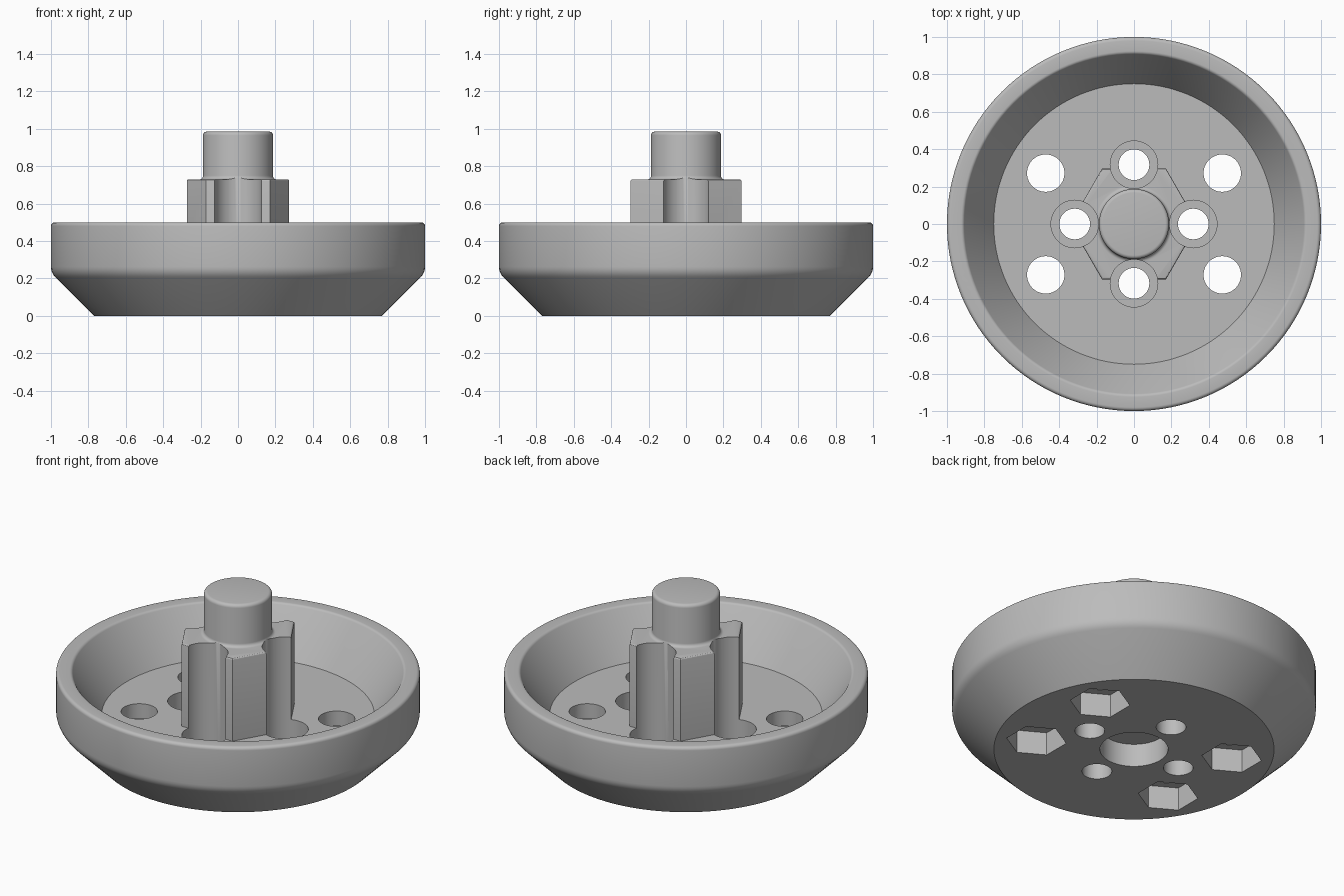
import bpy, bmesh, math
from mathutils import Matrix

if "Cube" in bpy.data.objects:
    bpy.data.objects.remove(bpy.data.objects["Cube"])

grey = bpy.data.materials.new("plain grey")
grey.use_nodes = True
grey.diffuse_color = (0.5, 0.5, 0.5, 1)
grey.node_tree.nodes["Principled BSDF"].inputs["Base Color"].default_value = (0.5, 0.5, 0.5, 1)


def finish(bm, name):
    bmesh.ops.remove_doubles(bm, verts=bm.verts, dist=1e-5)
    bmesh.ops.recalc_face_normals(bm, faces=bm.faces)
    mesh = bpy.data.meshes.new(name)
    bm.to_mesh(mesh)
    bm.free()
    mesh.materials.append(grey)
    obj = bpy.data.objects.new(name, mesh)
    bpy.context.collection.objects.link(obj)
    return obj


def revolve(name, profile, steps=128):
    bm = bmesh.new()
    verts = [bm.verts.new((r, 0, z)) for r, z in profile]
    edges = [bm.edges.new(pair) for pair in zip(verts, verts[1:])]
    bmesh.ops.spin(bm, geom=verts + edges, cent=(0, 0, 0), axis=(0, 0, 1),
                   angle=2 * math.pi, steps=steps, use_merge=True)
    return finish(bm, name)


def prism(name, sides, radius, bottom, top, x=0, y=0, turn=0, bevel=0):
    bm = bmesh.new()
    place = Matrix.Translation((x, y, (bottom + top) / 2)) @ Matrix.Rotation(turn, 4, "Z")
    bmesh.ops.create_cone(bm, cap_ends=True, segments=sides, radius1=radius,
                          radius2=radius, depth=top - bottom, matrix=place)
    if bevel:
        rim = [e for e in bm.edges if all(v.co.z > top - 0.001 for v in e.verts)]
        bmesh.ops.bevel(bm, geom=rim, offset=bevel, segments=3, profile=0.5, affect="EDGES")
    return finish(bm, name)


def arc(r, z, size, start, end, steps=5):
    angles = [math.radians(start + (end - start) * i / steps) for i in range(steps + 1)]
    return [(r + size * math.cos(a), z + size * math.sin(a)) for a in angles]


def combine(target, tool, operation):
    mod = target.modifiers.new(operation, "BOOLEAN")
    mod.operation, mod.solver, mod.object = operation, "EXACT", tool
    bpy.context.view_layer.objects.active = target
    bpy.ops.object.modifier_apply(modifier=mod.name)
    bpy.data.objects.remove(tool)


# Dish with blind bore below and round shaft above
profile = [(0, 0.14), (0.187, 0.14), (0.187, 0), (0.77, 0)]
profile += arc(0.92, 0.263, 0.08, -45, 0)
profile += arc(0.98, 0.48, 0.02, 0, 90)
profile += arc(0.925, 0.48, 0.02, 90, 150)
profile += [(0.75, 0.23), (0.207, 0.23), (0.207, 0.73)]
profile += arc(0.207, 0.75, 0.02, 270, 180)
profile += arc(0.167, 0.965, 0.02, 0, 90)
profile += [(0, 0.985)]
hub = revolve("wheel_hub", profile)

# Hexagonal boss around the shaft
combine(hub, prism("hex_boss", 6, 0.342, 0.19, 0.73, turn=math.pi / 6 * 3, bevel=0.01), "UNION")

# Four counterbored screw holes that also flute the boss
for i in range(4):
    a = i * math.pi / 2
    x, y = 0.317 * math.cos(a), 0.317 * math.sin(a)
    combine(hub, prism("counterbore", 48, 0.127, 0.1, 0.8, x, y), "DIFFERENCE")
    combine(hub, prism("screw_hole", 48, 0.082, -0.1, 0.2, x, y), "DIFFERENCE")

# Four outer bolt holes with hexagonal nut pockets underneath
for sx in (-1, 1):
    for sy in (-1, 1):
        x, y = 0.472 * sx, 0.272 * sy
        combine(hub, prism("bolt_hole", 48, 0.1, -0.1, 0.4, x, y), "DIFFERENCE")
        combine(hub, prism("nut_pocket", 6, 0.166, -0.1, 0.14, x, y), "DIFFERENCE")

# Single material and smooth curved faces
hub.data.materials.clear()
hub.data.materials.append(grey)
for face in hub.data.polygons:
    face.material_index = 0
bpy.ops.object.select_all(action="DESELECT")
hub.select_set(True)
bpy.context.view_layer.objects.active = hub
bpy.ops.object.shade_smooth_by_angle(angle=math.radians(30))
